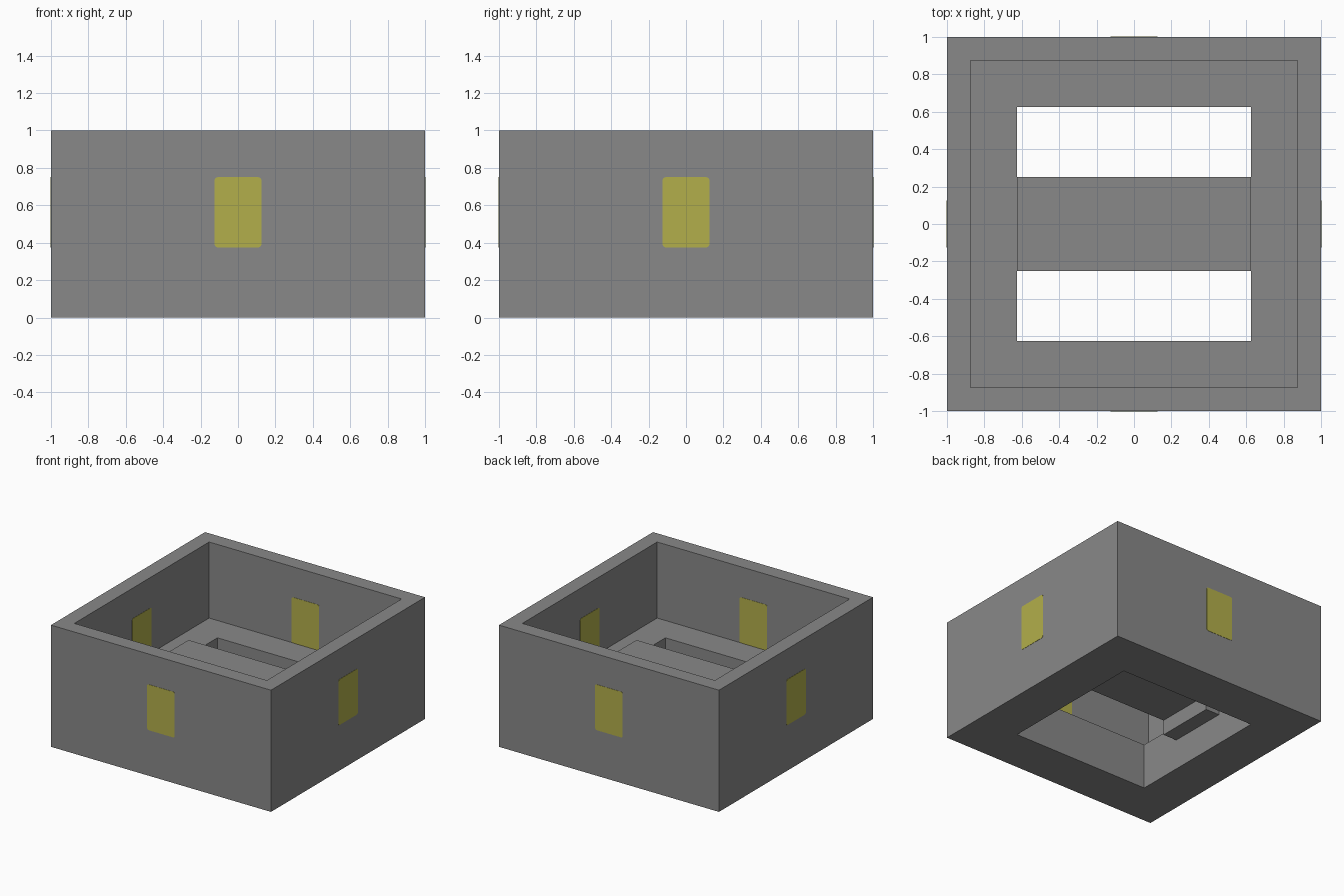
import bpy
import bmesh
from math import pi
from mathutils import Matrix, Vector

if "Cube" in bpy.data.objects:
    bpy.data.objects.remove(bpy.data.objects["Cube"], do_unlink=True)


def material(name, color):
    mat = bpy.data.materials.new(name)
    mat.use_nodes = True
    mat.diffuse_color = color
    mat.node_tree.nodes["Principled BSDF"].inputs["Base Color"].default_value = color
    return mat


def add_object(name, bm, mat):
    bmesh.ops.recalc_face_normals(bm, faces=bm.faces)
    mesh = bpy.data.meshes.new(name)
    bm.to_mesh(mesh)
    bm.free()
    mesh.materials.append(mat)
    obj = bpy.data.objects.new(name, mesh)
    bpy.context.collection.objects.link(obj)
    return obj


def square_loop(bm, half, z):
    corners = ((-1, -1), (1, -1), (1, 1), (-1, 1))
    return [bm.verts.new((x * half, y * half, z)) for x, y in corners]


def extrude_profile(name, points, depth, mat):
    """Extrude a closed x-z profile along y, centred on y = 0."""
    bm = bmesh.new()
    face = bm.faces.new([bm.verts.new((x, -depth / 2, z)) for x, z in points])
    result = bmesh.ops.extrude_face_region(bm, geom=[face])
    moved = [v for v in result["geom"] if isinstance(v, bmesh.types.BMVert)]
    bmesh.ops.translate(bm, verts=moved, vec=(0, depth, 0))
    return add_object(name, bm, mat)


grey = material("stone grey", (0.25, 0.25, 0.25, 1))
yellow = material("window yellow", (0.45, 0.43, 0.07, 1))

OUTER, INNER, HOLE = 1.0, 0.875, 0.625
FLOOR = 0.375

# Square shell: closed ring section through outer wall, rim, floor ledge and hole
bm = bmesh.new()
section = ((OUTER, 0), (OUTER, 1), (INNER, 1), (INNER, FLOOR), (HOLE, FLOOR), (HOLE, 0))
loops = [square_loop(bm, half, z) for half, z in section]
for a, b in zip(loops, loops[1:] + loops[:1]):
    for i in range(4):
        j = (i + 1) % 4
        bm.faces.new((a[i], a[j], b[j], b[i]))
add_object("walls_and_floor", bm, grey)

# Raised bridge across the opening, with a short leg at each end
half_bridge = [(HOLE, 0.5), (HOLE, 0.25), (0.5, 0.25), (0.5, FLOOR)]
bridge = half_bridge + [(-x, z) for x, z in reversed(half_bridge)]
extrude_profile("bridge", bridge, 0.5, grey)

# One window through the middle of each wall, with softened corners
for i, side in enumerate(("front", "right", "back", "left")):
    bm = bmesh.new()
    bmesh.ops.create_cube(bm, size=1)
    bmesh.ops.scale(bm, vec=(0.25, OUTER - INNER + 0.004, 0.375), verts=bm.verts)
    through = [e for e in bm.edges
               if abs((e.verts[0].co - e.verts[1].co).normalized().y) > 0.9]
    bmesh.ops.bevel(bm, geom=through, offset=0.015, segments=3, profile=0.5,
                    affect="EDGES")
    centre = Vector((0, -(OUTER + INNER) / 2, 0.5625))
    bm.transform(Matrix.Rotation(i * pi / 2, 4, "Z") @ Matrix.Translation(centre))
    add_object(side + "_window", bm, yellow)
